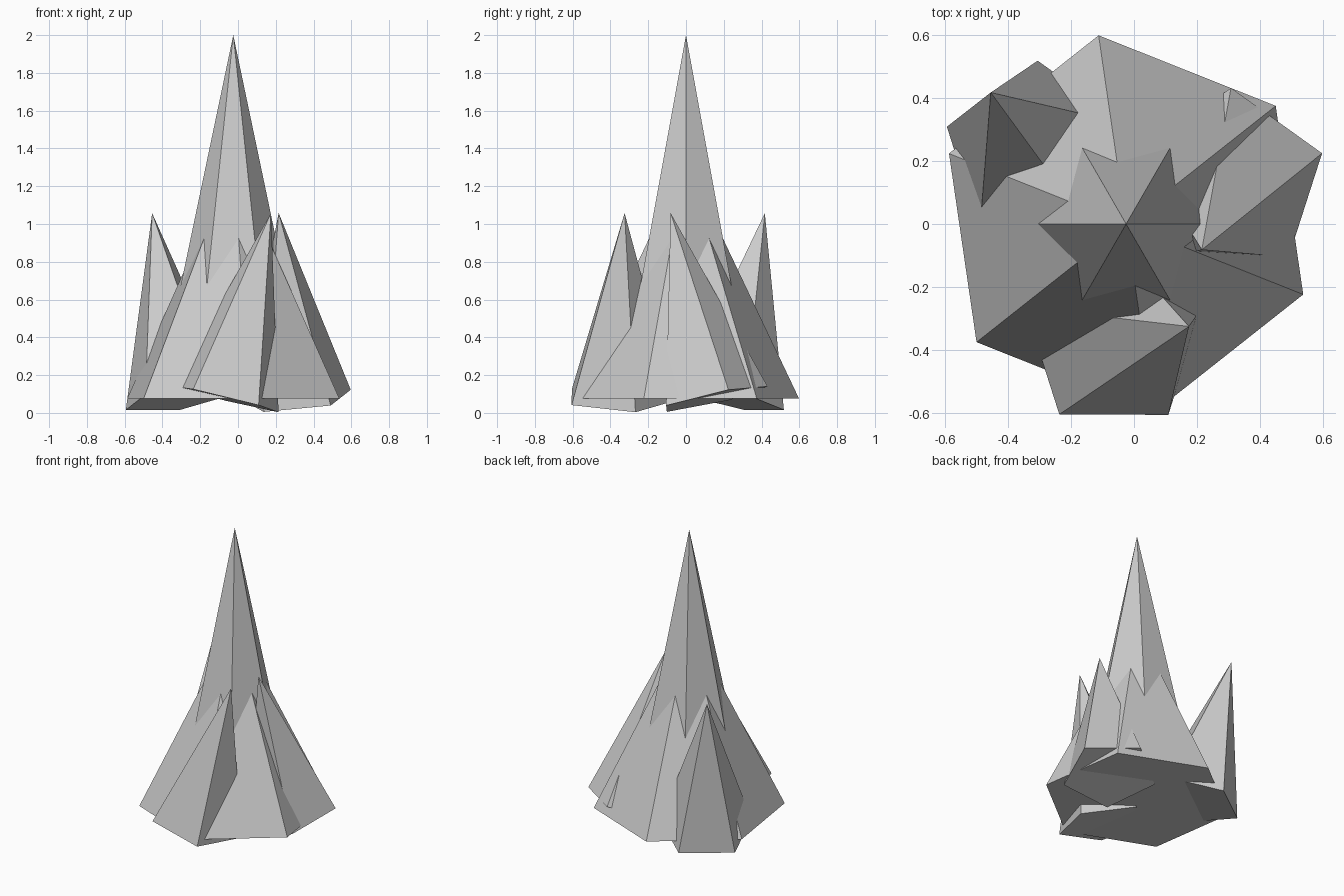
import bpy
from math import radians
from mathutils import Matrix, Vector

cube = bpy.data.objects.get("Cube")
if cube:
    bpy.data.objects.remove(cube, do_unlink=True)

# Single stone colour
STONE = (0.6, 0.6, 0.6, 1.0)
stone = bpy.data.materials.new("stone_grey")
stone.use_nodes = True
stone.diffuse_color = STONE
stone.node_tree.nodes["Principled BSDF"].inputs["Base Color"].default_value = STONE

GROUND = 0.075      # height of the shared base plane
CENTRE = -0.025     # x of the main axis


def spike(name, sides, radius, height, base, axis=(0, 0, 1), turn=0):
    """Faceted pyramid whose base centre is at `base`, leaning along `axis`."""
    bpy.ops.mesh.primitive_cone_add(vertices=sides, radius1=radius, radius2=0, depth=height)
    obj = bpy.context.object
    obj.name = name
    obj.data.name = name
    lean = Vector((0, 0, 1)).rotation_difference(Vector(axis)).to_matrix().to_4x4()
    obj.data.transform(Matrix.Translation(base) @ lean @ Matrix.Rotation(radians(turn), 4, "Z")
                       @ Matrix.Translation((0, 0, height / 2)))
    obj.data.materials.append(stone)
    return obj


# Tall central spire and the broad mound around it
spike("central_spire", 6, 0.403, 1.92, (CENTRE, 0, GROUND + 0.005), turn=30)
spike("broad_mound", 6, 0.605, 1.26, (CENTRE, 0, GROUND), turn=8.3)

# Three leaning side crags: base position and lean
crags = {
    "back_right_crag": ((-0.31, 0.221), (-0.145, 0.197)),
    "front_crag": ((-0.065, -0.36), (0.24, 0.035)),
    "left_crag": ((0.311, 0.136), (-0.096, -0.218)),
}
for name, (spot, lean) in crags.items():
    spike(name, 5, 0.303, 1.012, (*spot, GROUND), (*lean, 0.985))
